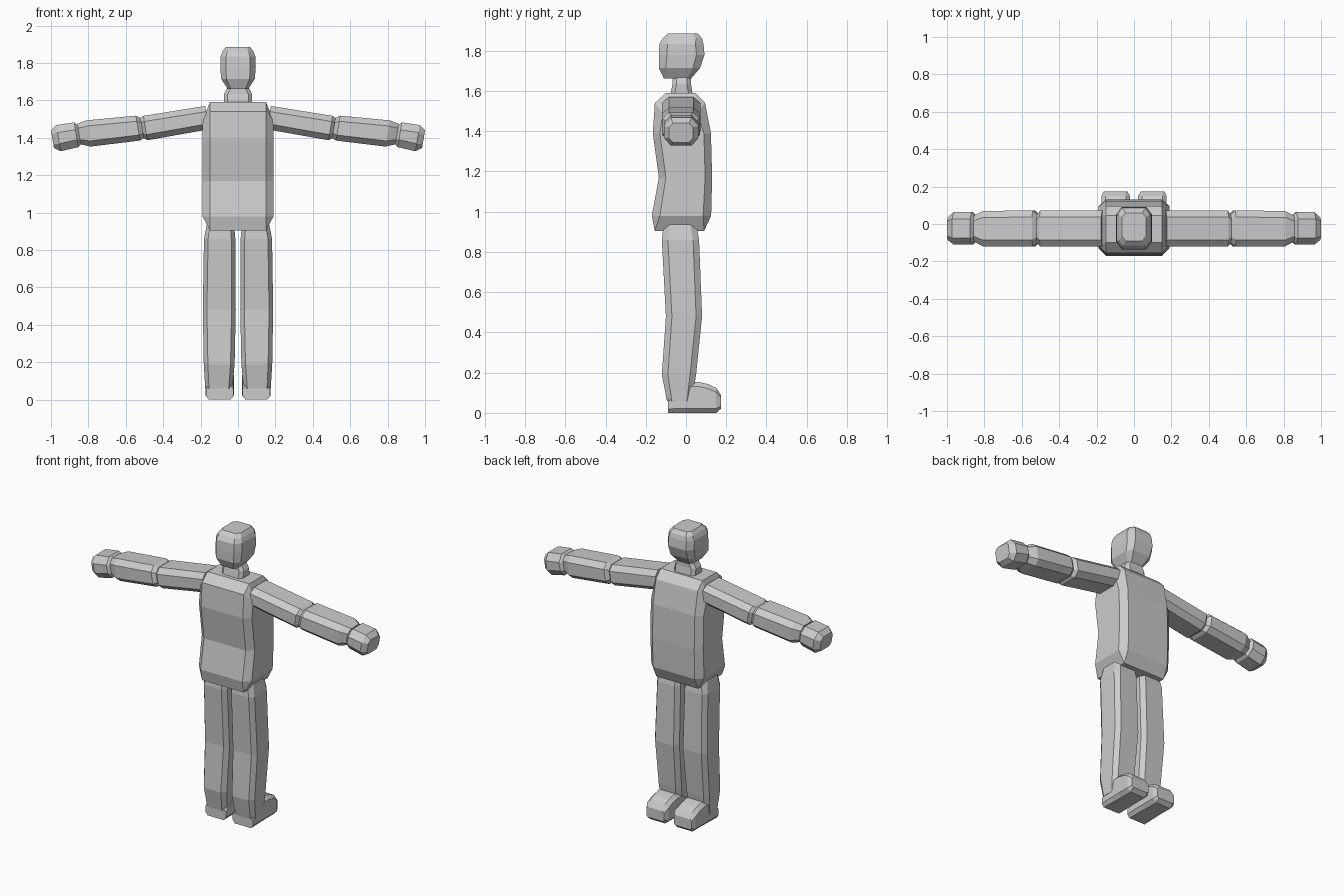
import bpy
import bmesh

cube = bpy.data.objects.get("Cube")
if cube:
    bpy.data.objects.remove(cube, do_unlink=True)

grey = bpy.data.materials.new("light grey")
grey.use_nodes = True
GREY = (0.6, 0.6, 0.6, 1.0)
grey.diffuse_color = GREY
grey.node_tree.nodes["Principled BSDF"].inputs["Base Color"].default_value = GREY


def loft(name, axis, rings, side=1, slant=0.0, drops=None):
    """Skin chamfered rectangles (t, u0, u1, v0, v1, chamfer_u, chamfer_v) along an axis.
    slant leans the rings; drops lowers the u-side corners of chosen rings."""
    bm = bmesh.new()
    loops = []
    for i, (t, u0, u1, v0, v1, cu, cv) in enumerate(rings):
        drop = (drops or {}).get(i, 0.0)
        outline = [(u0 + cu, v0, 0), (u1 - cu, v0, 0), (u1, v0 + cv, 1), (u1, v1 - cv, 1),
                   (u1 - cu, v1, 0), (u0 + cu, v1, 0), (u0, v1 - cv, 1), (u0, v0 + cv, 1)]
        loop = []
        for u, v, is_side in outline:
            w = t + slant * (v - (v0 + v1) / 2) - drop * is_side
            x, y, z = {"x": (w, u, v), "y": (u, w, v), "z": (u, v, w)}[axis]
            loop.append(bm.verts.new((x * side, y, z)))
        loops.append(loop)
    for a, b in zip(loops, loops[1:]):
        for k in range(8):
            n = (k + 1) % 8
            bm.faces.new((a[k], a[n], b[n], b[k]))
    bm.faces.new(loops[0])
    bm.faces.new(loops[-1])
    bmesh.ops.remove_doubles(bm, verts=bm.verts, dist=0.0005)
    bmesh.ops.recalc_face_normals(bm, faces=bm.faces)
    mesh = bpy.data.meshes.new(name)
    bm.to_mesh(mesh)
    bm.free()
    mesh.materials.append(grey)
    obj = bpy.data.objects.new(name, mesh)
    bpy.context.collection.objects.link(obj)
    return obj


# Torso: chamfered block with a hollowed waist
loft("torso", "z", [
    (0.905, -0.15, 0.15, -0.155, 0.09, 0, 0),
    (0.98, -0.19, 0.19, -0.17, 0.125, 0.04, 0.04),
    (1.17, -0.19, 0.19, -0.135, 0.13, 0.04, 0.035),
    (1.39, -0.19, 0.19, -0.165, 0.124, 0.04, 0.035),
    (1.54, -0.19, 0.19, -0.155, 0.095, 0.04, 0.04),
    (1.59, -0.15, 0.15, -0.10, 0.045, 0, 0),
], drops={4: 0.05})

# Neck
loft("neck", "z", [
    (1.57, -0.075, 0.075, -0.08, 0.035, 0.02, 0.02),
    (1.635, -0.075, 0.075, -0.067, 0.025, 0.02, 0.02),
    (1.68, -0.05, 0.05, -0.065, 0.025, 0.02, 0.02),
])

# Head
loft("head", "z", [
    (1.662, -0.055, 0.055, -0.11, 0.025, 0.015, 0.02),
    (1.715, -0.09, 0.09, -0.135, 0.07, 0.028, 0.035),
    (1.78, -0.095, 0.095, -0.135, 0.092, 0.03, 0.04),
    (1.835, -0.093, 0.093, -0.132, 0.087, 0.03, 0.04),
    (1.862, -0.082, 0.082, -0.115, 0.08, 0.025, 0.03),
    (1.885, -0.065, 0.065, -0.09, 0.06, 0.02, 0.025),
])

for label, s in (("left", 1), ("right", -1)):
    # Arm in three pieces that pinch in at the joints
    loft(f"{label}_upper_arm", "x", [
        (0.165, -0.12, 0.072, 1.445, 1.57, 0.035, 0.03),
        (0.495, -0.12, 0.072, 1.387, 1.517, 0.035, 0.03),
        (0.515, -0.10, 0.05, 1.40, 1.505, 0.03, 0.025),
    ], s, 0.17)
    loft(f"{label}_forearm", "x", [
        (0.51, -0.10, 0.05, 1.40, 1.505, 0.03, 0.025),
        (0.535, -0.12, 0.072, 1.385, 1.518, 0.035, 0.03),
        (0.80, -0.12, 0.07, 1.353, 1.493, 0.035, 0.03),
        (0.85, -0.095, 0.045, 1.365, 1.475, 0.03, 0.025),
    ], s, 0.17)
    loft(f"{label}_hand", "x", [
        (0.835, -0.08, 0.03, 1.375, 1.455, 0.02, 0.02),
        (0.865, -0.11, 0.063, 1.35, 1.482, 0.035, 0.04),
        (0.96, -0.11, 0.063, 1.328, 1.468, 0.035, 0.04),
        (0.992, -0.085, 0.035, 1.345, 1.44, 0.02, 0.02),
    ], s, 0.17)

    # Leg, slightly bowed at the knee
    loft(f"{label}_leg", "z", [
        (0.06, 0.03, 0.175, -0.095, 0.03, 0.02, 0.025),
        (0.19, 0.018, 0.183, -0.12, 0.05, 0.022, 0.03),
        (0.48, 0.012, 0.188, -0.10, 0.08, 0.022, 0.03),
        (0.86, 0.014, 0.182, -0.12, 0.065, 0.022, 0.03),
        (0.945, 0.022, 0.165, -0.11, 0.05, 0.02, 0.03),
    ], s)

    # Foot with a rounded toe
    loft(f"{label}_foot", "y", [
        (-0.09, 0.025, 0.172, 0.0, 0.075, 0.015, 0.02),
        (0.0, 0.022, 0.174, 0.0, 0.15, 0.02, 0.022),
        (0.06, 0.022, 0.174, 0.0, 0.154, 0.022, 0.022),
        (0.11, 0.022, 0.174, 0.0, 0.143, 0.022, 0.022),
        (0.15, 0.022, 0.174, 0.0, 0.124, 0.022, 0.022),
        (0.175, 0.035, 0.162, 0.022, 0.088, 0.01, 0.01),
    ], s)
